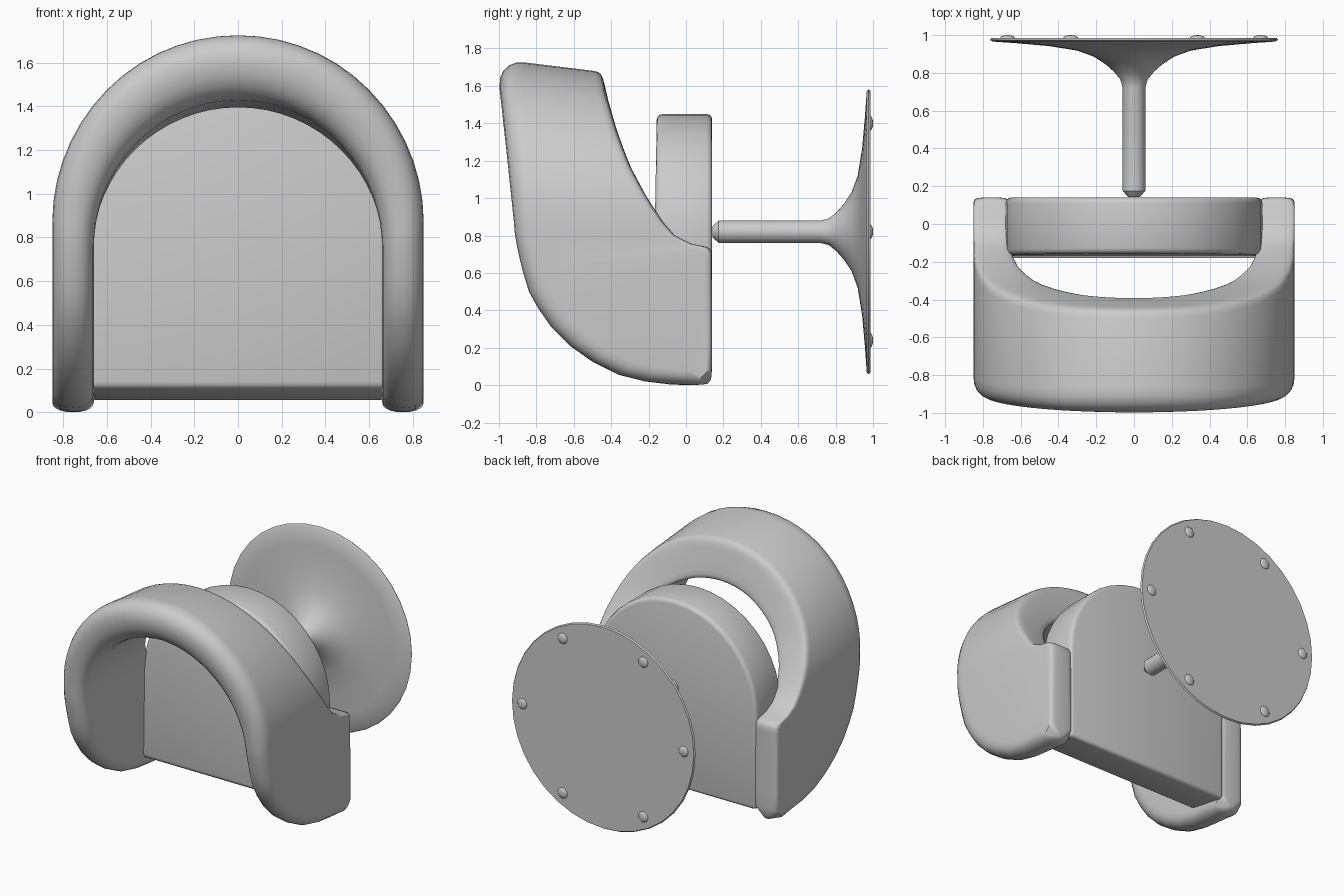
import bpy, bmesh
from math import sin, cos, pi, radians, sqrt, copysign
from mathutils import Vector

if "Cube" in bpy.data.objects:
    bpy.data.objects.remove(bpy.data.objects["Cube"])


def finish(name, bm, angle=35):
    bmesh.ops.recalc_face_normals(bm, faces=bm.faces[:])
    mesh = bpy.data.meshes.new(name)
    bm.to_mesh(mesh)
    bm.free()
    ob = bpy.data.objects.new(name, mesh)
    bpy.context.collection.objects.link(ob)
    bpy.ops.object.select_all(action='DESELECT')
    ob.select_set(True)
    bpy.context.view_layer.objects.active = ob
    bpy.ops.object.shade_smooth_by_angle(angle=radians(angle))
    return ob


def skin(bm, rings):
    for a, b in zip(rings, rings[1:]):
        n = len(a)
        for i in range(n):
            bm.faces.new((a[i], a[(i + 1) % n], b[(i + 1) % n], b[i]))


def lookup(table, z):
    for (z0, y0), (z1, y1) in zip(table, table[1:]):
        if z <= z1:
            break
    return y0 + (y1 - y0) * (z - z0) / (z1 - z0)


# Hood: rounded cross-sections lofted up one leg and over half of the arch
FRONT = [(.87, -.92), (1.2, -.955), (1.6, -1.0), (1.75, -1.0)]
BACK = [(.87, -.12), (1.0, -.20), (1.2, -.30), (1.4, -.37), (1.6, -.425), (1.75, -.45)]
# Leg chords: front (y, z) to back (y, z), fanning round the lower corner
CHORDS = [(.115, .006, .134, .03), (.04, 0, .14, .10), (-.08, .003, .14, .22),
          (-.22, .02, .14, .34), (-.36, .055, .14, .43), (-.5, .125, .14, .51),
          (-.62, .21, .14, .57), (-.72, .31, .14, .62), (-.79, .41, .14, .67),
          (-.84, .5, .14, .705), (-.87, .6, .128, .73), (-.89, .68, .10, .742),
          (-.905, .75, .03, .755), (-.915, .81, -.06, .80)]
N = 10


def section():
    """Yield (is_front, across -1..1, inset 0..1) round a soft rectangle."""
    for front, e in ((True, .9), (False, .5)):
        for i in range(N + 1):
            a = -pi / 2 + pi * i / N
            a = a if front else -a
            u = copysign(abs(sin(a)) ** e, sin(a))
            yield front, u, 1 - max(cos(a), 0) ** e


def inner_x(z):
    return .66 * sqrt(1 - (max(z - .75, 0) / .68) ** 2)


bm = bmesh.new()
rings = []
for yf, zf, yb, zb in CHORDS:
    f, b = Vector((0, yf, zf)), Vector((0, yb, zb))
    length = (b - f).length
    ring = []
    for front, u, inset in section():
        r = min(.11 if front else .05, length * .45) * inset / length
        p = f.lerp(b, r if front else 1 - r)
        xi = inner_x(p.z)
        mid, half = (.85 + xi) / 2, (.85 - xi) / 2
        p.x = mid + half * u * min(1, length / .14)
        ring.append(bm.verts.new(p))
    rings.append(ring)
STEPS = 14
for k in range(STEPS + 1):
    t = k / STEPS
    ao, ai = t * pi / 2, radians(10.16 + t * 79.84)
    outer = Vector((.85 * cos(ao), 0, .87 + .855 * sin(ao)))
    inner = Vector((.66 * cos(ai), 0, .75 + .68 * sin(ai)))
    ring = []
    for front, u, inset in section():
        p = inner.lerp(outer, (u + 1) / 2)
        if front:
            p.y = lookup(FRONT, p.z) + (.11 + .03 * t) * inset
        else:
            p.y = lookup(BACK, p.z) - .05 * inset
        p.z -= .143 * (p.z - .87) * (p.y + .86)   # arch slopes down to the rear
        if k == STEPS:
            p.x = 0
        ring.append(bm.verts.new(p))
    rings.append(ring)
skin(bm, rings)
bm.faces.new(rings[0])
hood = finish("hood", bm, 50)
mirror = hood.modifiers.new("mirror", 'MIRROR')
mirror.use_clip = True

# Back panel: arched slab with softened edges
SEG = 20
outline = [(-.68, .05), (.68, .05)]
outline += [(.68 * cos(pi * i / SEG), .77 + .68 * sin(pi * i / SEG)) for i in range(SEG + 1)]
bm = bmesh.new()
front, back = [], []
for x, z in outline:
    zf = .11 if z < .1 else z
    front.append(bm.verts.new((x, -.182 + .018 * zf, zf)))
    back.append(bm.verts.new((x, .14, z)))
skin(bm, [front, back])
bm.faces.new(front)
bm.faces.new(back)
bmesh.ops.recalc_face_normals(bm, faces=bm.faces[:])
bmesh.ops.bevel(bm, geom=[e for e in bm.edges if e.calc_face_angle(0) > .5],
                offset=.03, segments=3, profile=.5, affect='EDGES')
finish("back_panel", bm)

# Wall mount: stem flaring into a thin disc, turned about the y axis
PROFILE = [(.03, .142), (.06, .175), (.06, .72), (.072, .765), (.105, .805), (.15, .845),
           (.21, .885), (.30, .918), (.45, .942), (.62, .957), (.75, .966), (.762, .975),
           (.755, .986)]
SIDES = 36
bm = bmesh.new()
rings = [[bm.verts.new((r * cos(2 * pi * i / SIDES), y, .82 + r * sin(2 * pi * i / SIDES)))
          for i in range(SIDES)] for r, y in PROFILE]
skin(bm, rings)
bm.faces.new(rings[0])
bm.faces.new(rings[-1])
finish("wall_mount", bm)

# Six small domed studs on the back of the disc
for i in range(6):
    a = i * pi / 3
    bm = bmesh.new()
    bmesh.ops.create_uvsphere(bm, u_segments=14, v_segments=8, radius=.04)
    bmesh.ops.scale(bm, verts=bm.verts[:], vec=(1, .4, 1))
    bmesh.ops.translate(bm, verts=bm.verts[:],
                        vec=(.67 * cos(a), .984, .82 + .67 * sin(a)))
    finish("mount_stud_%d" % (i + 1), bm, 60)
